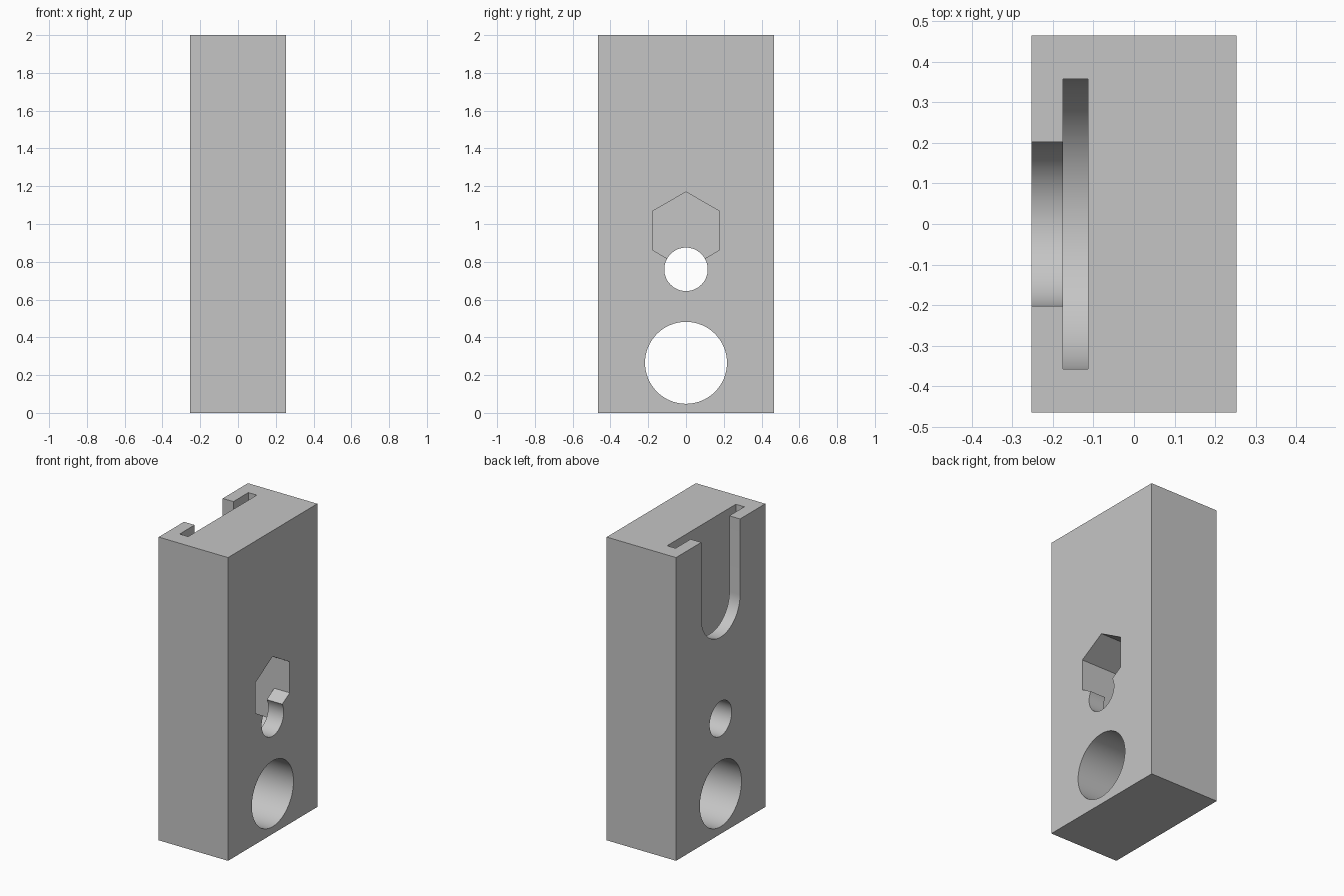
import bpy, bmesh
from math import sin, cos, pi

cube = bpy.data.objects.get("Cube")
if cube:
    bpy.data.objects.remove(cube, do_unlink=True)

grey = bpy.data.materials.new("plain grey")
grey.use_nodes = True
colour = (0.56, 0.56, 0.56, 1)
grey.diffuse_color = colour
grey.node_tree.nodes["Principled BSDF"].inputs["Base Color"].default_value = colour

WIDTH, DEPTH, HEIGHT = 0.506, 0.93, 2.0


def prism(name, outline, x0, x1):
    """Extrude a (y, z) outline along x."""
    bm = bmesh.new()
    face = bm.faces.new([bm.verts.new((x0, y, z)) for y, z in outline])
    side = bmesh.ops.extrude_face_region(bm, geom=[face])
    verts = [v for v in side["geom"] if isinstance(v, bmesh.types.BMVert)]
    bmesh.ops.translate(bm, verts=verts, vec=(x1 - x0, 0, 0))
    bmesh.ops.recalc_face_normals(bm, faces=bm.faces)
    mesh = bpy.data.meshes.new(name)
    bm.to_mesh(mesh)
    bm.free()
    mesh.materials.append(grey)
    obj = bpy.data.objects.new(name, mesh)
    bpy.context.collection.objects.link(obj)
    return obj


def arc(radius, z, start=0.0, sweep=2 * pi, steps=64, closed=True):
    count = steps if closed else steps + 1
    angles = [start + sweep * i / steps for i in range(count)]
    return [(radius * cos(a), z + radius * sin(a)) for a in angles]


def u_slot(radius, z):
    """Round-bottomed slot that runs out through the top."""
    top = HEIGHT + 0.1
    return arc(radius, z, pi, pi, 40, False) + [(radius, top), (-radius, top)]


# Block body
h = DEPTH / 2
body = prism("block_body", [(-h, 0), (h, 0), (h, HEIGHT), (-h, HEIGHT)],
             -WIDTH / 2, WIDTH / 2)

# Hexagonal nut opening, and the wider pocket the nut slides down into
HEX_R, HEX_Z, BOLT_Z = 0.205, 0.965, 0.76
hexagon = arc(HEX_R, HEX_Z, pi / 6, steps=6)
pocket = (arc(HEX_R, HEX_Z, pi / 6, 2 * pi / 3, 2, False)
          + arc(HEX_R, BOLT_Z, 7 * pi / 6, 2 * pi / 3, 2, False))

cutters = [
    prism("nut_pocket_cutter", pocket, -0.02, 0.14),
    prism("nut_opening_cutter", hexagon, 0.12, 0.4),
    prism("bolt_hole_cutter", arc(0.115, BOLT_Z), -0.4, 0.4),
    prism("large_hole_cutter", arc(0.217, 0.265), -0.4, 0.4),
    prism("wide_slot_cutter", u_slot(0.358, 1.5), -0.175, -0.113),
    prism("narrow_slot_cutter", u_slot(0.202, 1.5), -0.4, -0.15),
]

# Cut every opening, then remove the helpers
for cutter in cutters:
    cutter.hide_render = True
    mod = body.modifiers.new(cutter.name, "BOOLEAN")
    mod.operation = "DIFFERENCE"
    mod.solver = "EXACT"
    mod.object = cutter

bpy.ops.object.select_all(action="DESELECT")
body.select_set(True)
bpy.context.view_layer.objects.active = body
for cutter in cutters:
    bpy.ops.object.modifier_apply(modifier=cutter.name)
    bpy.data.objects.remove(cutter, do_unlink=True)

# Smooth the round walls, keep the edges crisp
bpy.ops.object.shade_smooth_by_angle(angle=pi / 6)
